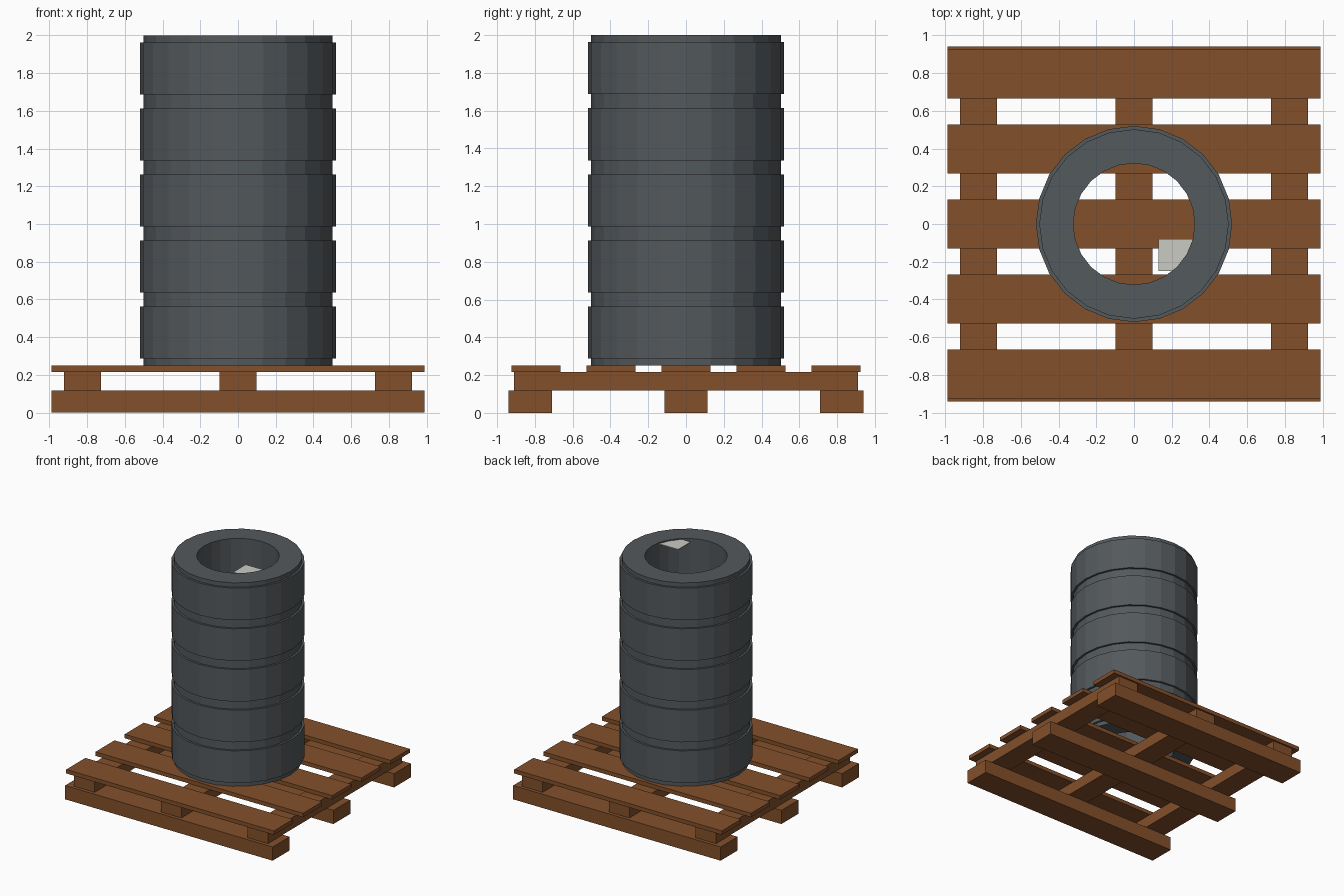
import bpy, bmesh
from math import cos, sin, tau, radians

default = bpy.data.objects.get("Cube")
if default:
    bpy.data.objects.remove(default)


def material(name, rgb):
    m = bpy.data.materials.new(name)
    m.use_nodes = True
    m.diffuse_color = (*rgb, 1)
    m.node_tree.nodes["Principled BSDF"].inputs["Base Color"].default_value = (*rgb, 1)
    return m


wood = material("brown_wood", (0.23, 0.08, 0.024))
rubber = material("dark_rubber", (0.088, 0.1, 0.108))
pale = material("pale_grey", (0.6, 0.6, 0.56))


def add_object(name, bm, mat):
    bmesh.ops.recalc_face_normals(bm, faces=bm.faces)
    mesh = bpy.data.meshes.new(name)
    bm.to_mesh(mesh)
    bm.free()
    mesh.materials.append(mat)
    obj = bpy.data.objects.new(name, mesh)
    bpy.context.collection.objects.link(obj)
    return obj


def box(name, x, y, z, mat):
    """Box spanning the given (low, high) ranges."""
    bm = bmesh.new()
    bmesh.ops.create_cube(bm, size=1)
    for v in bm.verts:
        v.co = [(lo + hi) / 2 + c * (hi - lo) for c, (lo, hi) in zip(v.co, (x, y, z))]
    return add_object(name, bm, mat)


def lathe(name, profile, sides, z, mat):
    """Revolve a closed (radius, height) profile around the z axis."""
    bm = bmesh.new()
    rings = []
    for i in range(sides):
        a = tau * i / sides
        rings.append([bm.verts.new((r * cos(a), r * sin(a), z + h)) for r, h in profile])
    n = len(profile)
    for i, ring in enumerate(rings):
        following = rings[(i + 1) % sides]
        for j in range(n):
            k = (j + 1) % n
            bm.faces.new((ring[j], following[j], following[k], ring[k]))
    return add_object(name, bm, mat)


# Pallet: bottom runners, cross stringers, deck boards
for i, y in enumerate((-0.825, 0, 0.825)):
    box(f"pallet_runner_{i + 1}", (-0.988, 0.988), (y - 0.115, y + 0.115), (0, 0.118), wood)
for i, x in enumerate((-0.825, 0, 0.825)):
    box(f"pallet_stringer_{i + 1}", (x - 0.098, x + 0.098), (-0.91, 0.91), (0.118, 0.216), wood)
for i in range(5):
    y = (i - 2) * 0.397
    box(f"deck_board_{i + 1}", (-0.988, 0.988), (y - 0.13, y + 0.13), (0.216, 0.25), wood)

# Stack of five tyres, each with a raised tread band
height, step = 0.35, 0.037
bore, wall, tread = 0.322, 0.502, 0.52
profile = [(bore, 0), (wall, 0), (wall, step), (tread, step),
           (tread, height - step), (wall, height - step), (wall, height), (bore, height)]
for i in range(5):
    lathe(f"tyre_{i + 1}", profile, 24, 0.25 + i * height, rubber)

# Small pale sheet tucked into the top tyre
box("pale_sheet", (0.13, 0.34), (-0.248, -0.08), (1.982, 1.99), pale)
